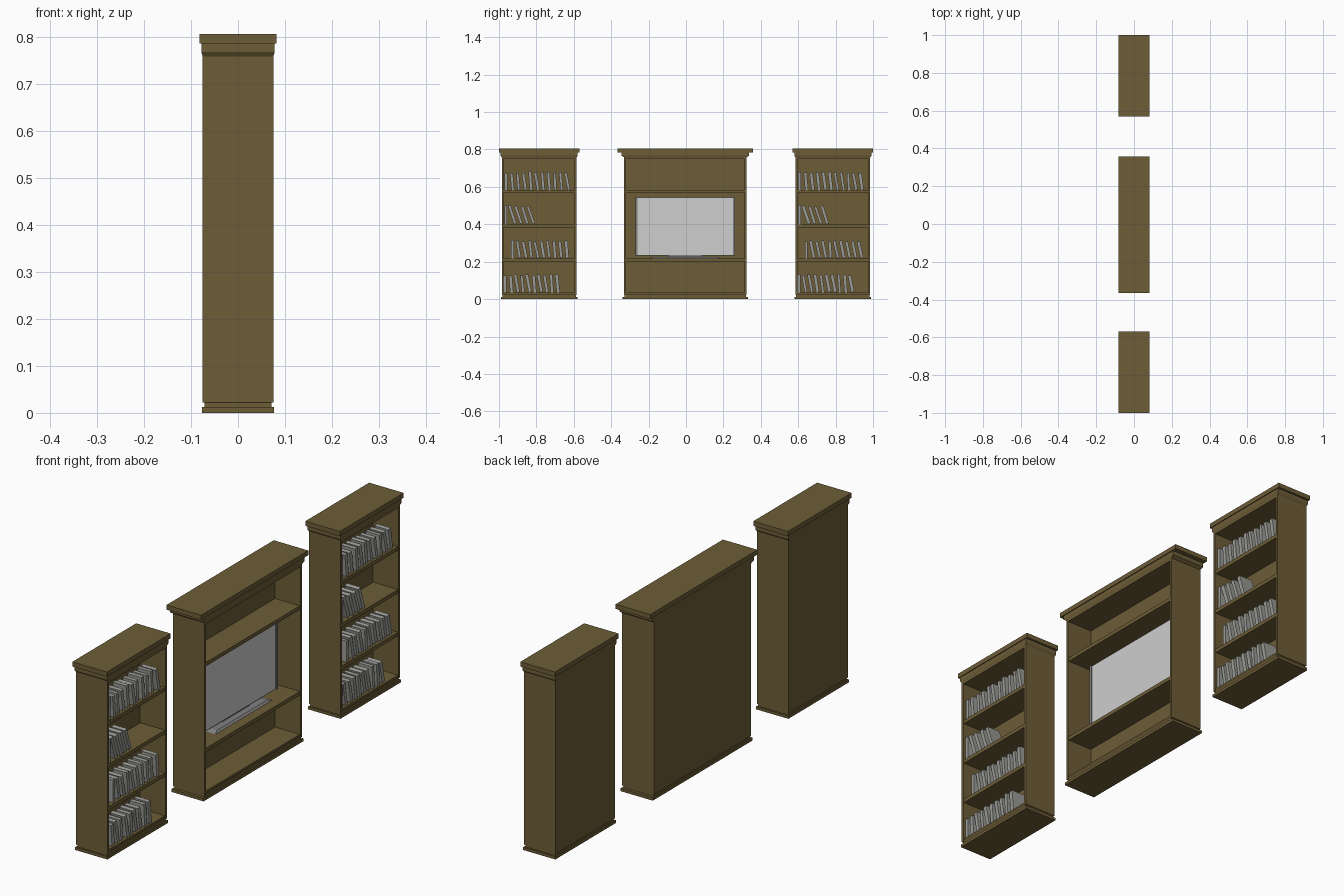
import bpy, bmesh, math, random
from mathutils import Matrix, Vector

random.seed(4)
if "Cube" in bpy.data.objects:
    bpy.data.objects.remove(bpy.data.objects["Cube"])


def material(name, rgb):
    m = bpy.data.materials.new(name)
    m.use_nodes = True
    m.diffuse_color = (*rgb, 1)
    bsdf = next(n for n in m.node_tree.nodes if n.type == "BSDF_PRINCIPLED")
    bsdf.inputs["Base Color"].default_value = (*rgb, 1)
    return m


WOOD = material("brown wood", (0.155, 0.11, 0.039))
PAPER = material("grey books", (0.33, 0.33, 0.31))
CASING = material("casing grey", (0.22, 0.22, 0.22))
SCREEN = material("pale screen", (0.62, 0.62, 0.62))


def add_box(bm, lo, hi, matrix=None):
    """Box between two corners, optionally moved by a matrix."""
    lo, hi = Vector(lo), Vector(hi)
    m = Matrix.Translation((lo + hi) / 2) @ Matrix.Diagonal((*(hi - lo), 1))
    bmesh.ops.create_cube(bm, size=1, matrix=matrix @ m if matrix else m)


def add_tier(bm, y, z0, z1, bottom, top):
    """Slab whose bottom and top have their own half depth and half width."""
    rings = [[bm.verts.new((sx * h[0], y + sy * h[1], z))
              for sx, sy in ((-1, -1), (1, -1), (1, 1), (-1, 1))]
             for z, h in ((z0, bottom), (z1, top))]
    bm.faces.new(rings[0][::-1])
    bm.faces.new(rings[1])
    for i in range(4):
        j = (i + 1) % 4
        bm.faces.new((rings[0][i], rings[0][j], rings[1][j], rings[1][i]))


def finish(bm, name, mat):
    mesh = bpy.data.meshes.new(name)
    bm.to_mesh(mesh)
    bm.free()
    mesh.materials.append(mat)
    ob = bpy.data.objects.new(name, mesh)
    bpy.context.scene.collection.objects.link(ob)
    return ob


def box(name, lo, hi, mat):
    bm = bmesh.new()
    add_box(bm, lo, hi)
    return finish(bm, name, mat)


DEPTH, BACK, WALL = 0.075, -0.045, 0.01
SHELF_TOPS = (0.035, 0.218, 0.40, 0.583)


def cabinet(name, y, half, overhang, shelves):
    # Side walls, back, top board
    for side, s in (("right", -1), ("left", 1)):
        a, b = sorted((y + s * half, y + s * (half - WALL)))
        box(f"{name}_{side}_wall", (-DEPTH, a, 0.022), (DEPTH, b, 0.765), WOOD)
    inner = half - WALL
    box(f"{name}_back", (-DEPTH, y - inner, 0.022), (BACK, y + inner, 0.765), WOOD)
    box(f"{name}_top_board", (BACK, y - inner, 0.75), (DEPTH, y + inner, 0.765), WOOD)
    # Shelves
    for i, z in enumerate(shelves):
        thick = 0.012 if i == 0 else 0.016
        box(f"{name}_shelf_{i + 1}", (BACK, y - inner, z - thick),
            (DEPTH - 0.003, y + inner, z), WOOD)
    # Cornice: sloped moulding, middle tier, top slab
    body = (DEPTH, half)
    mid = (0.078, half + overhang * 0.4)
    top = (0.0815, half + overhang)
    bm = bmesh.new()
    add_tier(bm, y, 0.758, 0.767, body, mid)
    add_tier(bm, y, 0.767, 0.785, mid, mid)
    add_tier(bm, y, 0.785, 0.805, top, top)
    finish(bm, f"{name}_cornice", WOOD)
    # Plinth: foot slab, recessed band, sloped moulding
    foot = (0.076, half + overhang * 0.25)
    band = (0.071, half - 0.004)
    bm = bmesh.new()
    add_tier(bm, y, 0, 0.012, foot, foot)
    add_tier(bm, y, 0.012, 0.021, band, band)
    add_tier(bm, y, 0.021, 0.027, band, body)
    finish(bm, f"{name}_plinth", WOOD)


# Book rows: shelf index, start, end, count, least and greatest lean
BOOK_ROWS = ((0, -0.19, 0.12, 10, 3, 12), (1, -0.15, 0.17, 10, 4, 13),
             (2, -0.185, -0.018, 5, 17, 19), (3, -0.185, 0.175, 11, 2, 12))


def fill_books(name, y):
    for shelf, start, end, count, low, high in BOOK_ROWS:
        bm = bmesh.new()
        step = (end - start) / count
        for k in range(count):
            lean = math.radians(random.uniform(low, high)) if k else 0
            height = random.uniform(0.09, 0.098)
            if shelf == 2:
                height += 0.006
            # Lean about the lower edge, so the book rests on the shelf
            lower = y + start + k * step + (0.5 * height * math.sin(lean))
            m = Matrix.Translation((0, lower, SHELF_TOPS[shelf])) @ Matrix.Rotation(lean, 4, "X")
            add_box(bm, (0, 0, 0), (random.uniform(0.062, 0.067),
                                    random.uniform(0.014, 0.018), height), m)
        finish(bm, f"{name}_books_{shelf + 1}", PAPER)


# Two matching bookcases
for name, y in (("right_bookcase", -0.785), ("left_bookcase", 0.785)):
    cabinet(name, y, 0.2, 0.015, SHELF_TOPS)
    fill_books(name, y)

# Central media cabinet
MID = -0.004
cabinet("media_cabinet", MID, 0.328, 0.033, [SHELF_TOPS[i] for i in (0, 1, 3)])

# Television: casing, screen, side rims, neck and foot
W, Z0, Z1 = 0.266, 0.232, 0.545
box("television_casing", (-0.03, MID - W, Z0), (0, MID + W, Z1), CASING)
box("television_screen", (0, MID - W + 0.012, Z0 + 0.005),
    (0.003, MID + W - 0.012, Z1 - 0.004), SCREEN)
for side, s in (("right", -1), ("left", 1)):
    a, b = sorted((MID + s * W, MID + s * (W - 0.012)))
    box(f"television_{side}_rim", (0, a, Z0), (0.006, b, Z1), CASING)
box("television_neck", (-0.025, MID - 0.09, 0.22), (-0.005, MID + 0.09, Z0), CASING)
bm = bmesh.new()
add_tier(bm, MID, 0.218, 0.225, (0.03, 0.19), (0.022, 0.17))
finish(bm, "television_foot", CASING)
